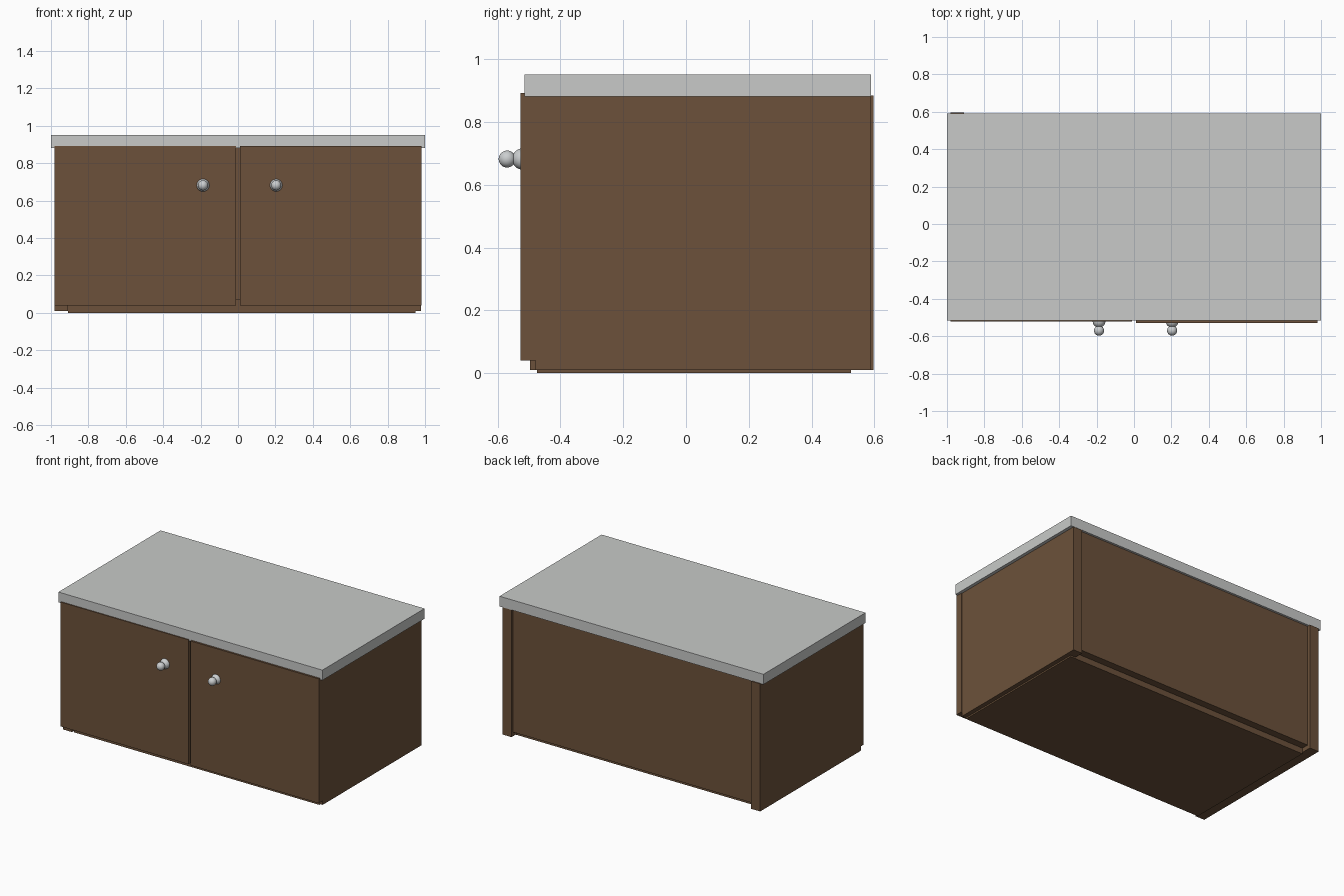
import bpy, bmesh

if "Cube" in bpy.data.objects:
    bpy.data.objects.remove(bpy.data.objects["Cube"])


def material(name, rgb):
    m = bpy.data.materials.new(name)
    m.diffuse_color = (*rgb, 1)
    m.use_nodes = True
    m.node_tree.nodes["Principled BSDF"].inputs["Base Color"].default_value = m.diffuse_color
    return m


WOOD = material("brown wood", (0.150, 0.083, 0.043))
STONE = material("pale grey stone", (0.58, 0.59, 0.58))
METAL = material("knob metal", (0.60, 0.62, 0.63))


def finish(bm, name, mat):
    mesh = bpy.data.meshes.new(name)
    bm.to_mesh(mesh)
    bm.free()
    mesh.materials.append(mat)
    ob = bpy.data.objects.new(name, mesh)
    bpy.context.collection.objects.link(ob)
    return ob


def box(name, x, y, z, mat, round_corner=0):
    """Box from (min, max) ranges; optionally round its front left upright edge."""
    bm = bmesh.new()
    bmesh.ops.create_cube(bm, size=1)
    for v in bm.verts:
        v.co = [r[0] if c < 0 else r[1] for c, r in zip(v.co, (x, y, z))]
    if round_corner:
        edges = [e for e in bm.edges
                 if all(v.co.x == x[0] and v.co.y == y[0] for v in e.verts)]
        bmesh.ops.bevel(bm, geom=edges, offset=round_corner, segments=3,
                        profile=0.5, affect='EDGES')
    return finish(bm, name, mat)


def ball(name, centre, radius):
    bm = bmesh.new()
    bmesh.ops.create_uvsphere(bm, u_segments=32, v_segments=16, radius=radius)
    bmesh.ops.translate(bm, verts=bm.verts, vec=centre)
    for f in bm.faces:
        f.smooth = True
    return finish(bm, name, METAL)


# worktop
box("countertop", (-1, 1), (-0.515, 0.59), (0.882, 0.952), STONE, 0.02)

# carcass
box("left_side", (-0.98, -0.91), (-0.497, 0.597), (0.01, 0.884), WOOD)
box("right_side", (0.91, 0.978), (-0.48, 0.588), (0.01, 0.884), WOOD)
box("back_panel", (-0.91, 0.91), (0.525, 0.575), (0.04, 0.884), WOOD)
box("bottom_board", (-0.91, 0.948), (-0.475, 0.525), (0.0, 0.07), WOOD)

# doors with two-ball knobs
box("left_door", (-0.98, -0.01), (-0.522, -0.48), (0.04, 0.892), WOOD)
box("right_door", (0.01, 0.982), (-0.528, -0.48), (0.04, 0.892), WOOD)
for side, x in (("left", -0.187), ("right", 0.204)):
    ball(side + "_knob_base", (x, -0.520, 0.682), 0.034)
    ball(side + "_knob", (x, -0.570, 0.682), 0.027)
